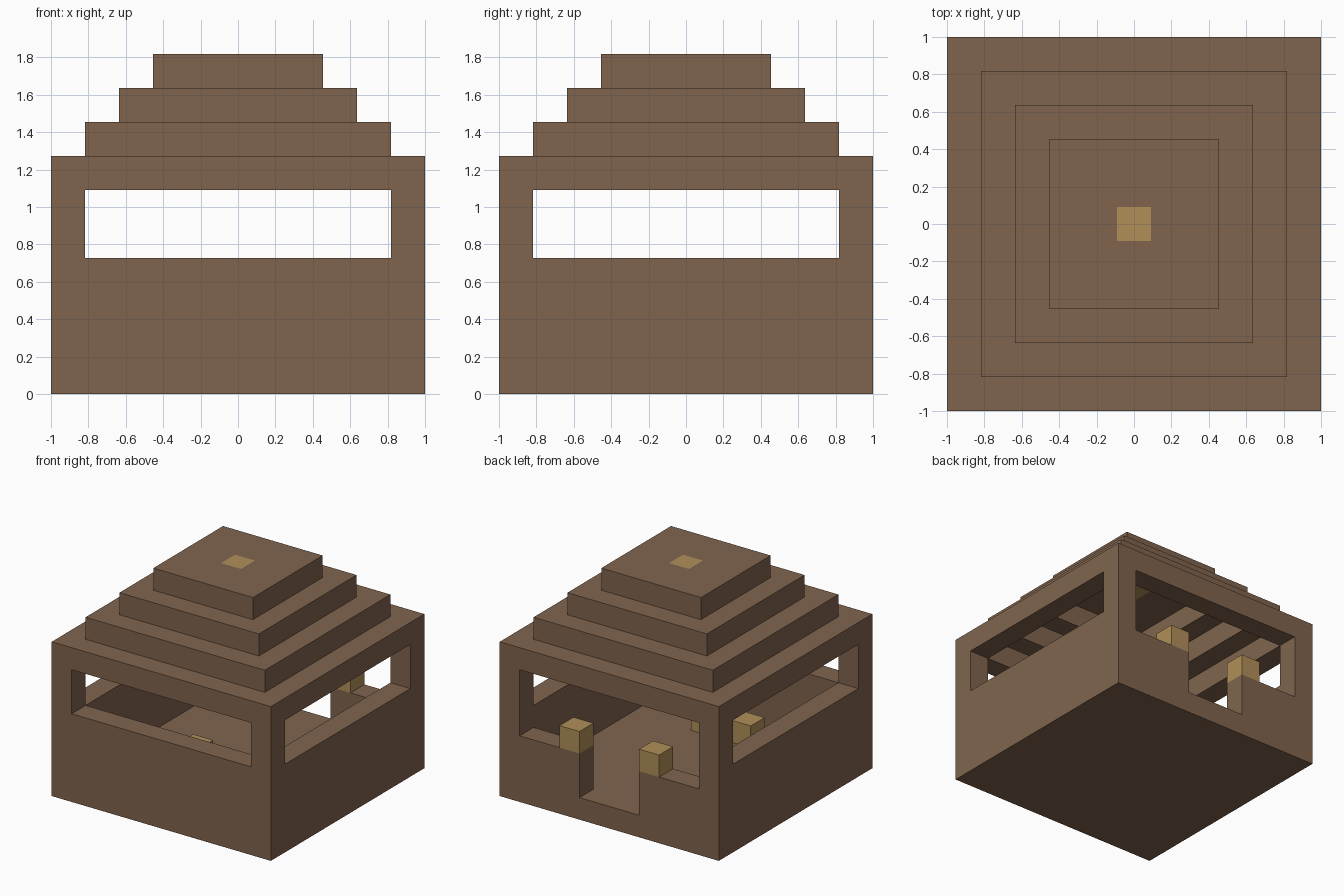
import bpy
import bmesh
from mathutils import Matrix, Vector

U = 2 / 11   # one block
MID = 5.5    # grid centre in blocks

cube = bpy.data.objects.get("Cube")
if cube:
    bpy.data.objects.remove(cube, do_unlink=True)


def material(name, color):
    m = bpy.data.materials.new(name)
    m.use_nodes = True
    m.diffuse_color = color
    bsdf = next(n for n in m.node_tree.nodes if n.type == 'BSDF_PRINCIPLED')
    bsdf.inputs["Base Color"].default_value = color
    return m


brown = material("brown wood", (0.216, 0.127, 0.076, 1))
gold = material("gold", (0.434, 0.275, 0.098, 1))


def finish(name, bm, mat):
    bmesh.ops.recalc_face_normals(bm, faces=bm.faces)
    mesh = bpy.data.meshes.new(name)
    bm.to_mesh(mesh)
    bm.free()
    mesh.materials.append(mat)
    ob = bpy.data.objects.new(name, mesh)
    bpy.context.collection.objects.link(ob)
    return ob


def box(name, lo, hi, mat):
    """Box between two corners given in blocks."""
    lo, hi = Vector(lo), Vector(hi)
    centre = ((lo + hi) / 2 - Vector((MID, MID, 0))) * U
    bm = bmesh.new()
    bmesh.ops.create_cube(bm, size=1, matrix=Matrix.Translation(centre)
                          @ Matrix.Diagonal(((hi - lo) * U).to_4d()))
    return finish(name, bm, mat)


def ring(name, outer, inner, z, mat):
    """Square frame one block high, half sizes in blocks."""
    bm = bmesh.new()
    signs = ((-1, -1), (1, -1), (1, 1), (-1, 1))
    loops = [[bm.verts.new((sx * r * U, sy * r * U, h * U)) for sx, sy in signs]
             for r, h in ((outer, z), (outer, z + 1), (inner, z + 1), (inner, z))]
    for k in range(4):
        a, b = loops[k], loops[(k + 1) % 4]
        for i in range(4):
            j = (i + 1) % 4
            bm.faces.new((a[i], a[j], b[j], b[i]))
    return finish(name, bm, mat)


def cut(target, lo, hi):
    cutter = box("cutter", lo, hi, brown)
    cutter.hide_render = True
    mod = target.modifiers.new("cut", 'BOOLEAN')
    mod.operation = 'DIFFERENCE'
    mod.solver = 'EXACT'
    mod.object = cutter
    bpy.context.view_layer.objects.active = target
    bpy.ops.object.modifier_apply(modifier=mod.name)
    bpy.data.objects.remove(cutter, do_unlink=True)


# Walls and floor: hollow block with window slots, low back sill and doorway
walls = box("walls_and_floor", (0, 0, 0), (11, 11, 7), brown)
cut(walls, (1, 1, 1), (10, 10, 8))
cut(walls, (-1, 1, 4), (12, 10, 6))
cut(walls, (1, -1, 4), (10, 5, 6))
cut(walls, (1, 5, 3), (10, 12, 6))
cut(walls, (4, 5, 1), (7, 12, 5))

# Stepped hollow roof
ring("lower_roof_step", 4.5, 3.5, 7, brown)
ring("middle_roof_step", 3.5, 2.5, 8, brown)
ring("roof_cap", 2.5, 0.5, 9, brown)
box("roof_inset", (5, 5, 9), (6, 6, 10), gold)

# Gold blocks beside the doorway
for side, x in (("right", 3), ("left", 7)):
    box(side + "_door_block", (x, 10, 3), (x + 1, 11, 4), gold)

# Gold altar facing the doorway
box("altar_base", (4, 2, 1), (7, 3, 2), gold)
box("altar_top", (5, 2, 2), (6, 3, 3), gold)
